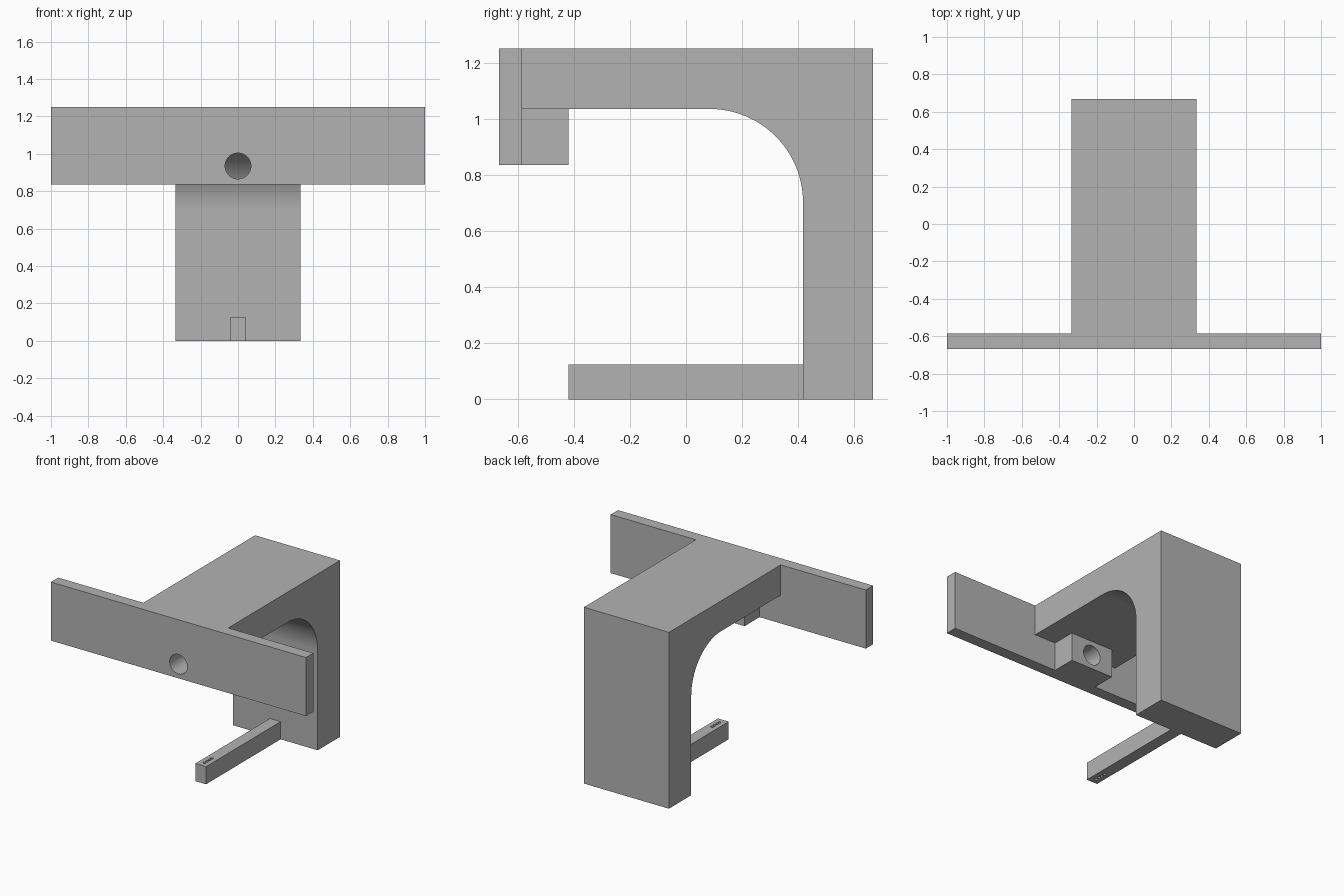
import bpy
import bmesh
import math

old = bpy.data.objects.get("Cube")
if old:
    bpy.data.objects.remove(old, do_unlink=True)

grey = bpy.data.materials.new("plain grey")
grey.use_nodes = True
colour = (0.45, 0.45, 0.45, 1)
grey.diffuse_color = colour
grey.node_tree.nodes["Principled BSDF"].inputs["Base Color"].default_value = colour


def finish(bm, name):
    bmesh.ops.recalc_face_normals(bm, faces=bm.faces)
    mesh = bpy.data.meshes.new(name)
    bm.to_mesh(mesh)
    bm.free()
    mesh.materials.append(grey)
    obj = bpy.data.objects.new(name, mesh)
    bpy.context.collection.objects.link(obj)
    return obj


def extrude_profile(name, profile, half_width):
    """Extrude a closed (y, z) outline symmetrically along x."""
    bm = bmesh.new()
    face = bm.faces.new([bm.verts.new((-half_width, y, z)) for y, z in profile])
    new = bmesh.ops.extrude_face_region(bm, geom=[face])["geom"]
    verts = [v for v in new if isinstance(v, bmesh.types.BMVert)]
    bmesh.ops.translate(bm, verts=verts, vec=(2 * half_width, 0, 0))
    return finish(bm, name)


def box(name, half_width, y0, y1, z0, z1):
    return extrude_profile(name, [(y0, z0), (y1, z0), (y1, z1), (y0, z1)], half_width)


def drill(obj, centre, radius, length, sides, tilt=0):
    """Cut a round through hole; tilt turns the drill from z towards y."""
    bm = bmesh.new()
    bmesh.ops.create_cone(bm, cap_ends=True, segments=sides,
                          radius1=radius, radius2=radius, depth=length)
    cutter = finish(bm, "hole_cutter")
    cutter.location = centre
    cutter.rotation_euler.x = tilt
    cutter.hide_render = True
    mod = obj.modifiers.new("hole", "BOOLEAN")
    mod.operation = "DIFFERENCE"
    mod.solver = "EXACT"
    mod.object = cutter
    select(obj)
    bpy.ops.object.modifier_apply(modifier=mod.name)
    bpy.data.objects.remove(cutter, do_unlink=True)


def select(obj):
    bpy.ops.object.select_all(action="DESELECT")
    obj.select_set(True)
    bpy.context.view_layer.objects.active = obj


PLATE_FRONT, PLATE_BACK, BACK = -0.667, -0.585, 0.667
TOP, ARM_Z, LOW_Z = 1.25, 1.035, 0.835
COLUMN_Y, FILLET, STEPS = 0.417, 0.333, 32

# Bent arm and column with a rounded inner corner
arc = []
for i in range(STEPS + 1):
    a = math.pi / 2 * i / STEPS
    arc.append((COLUMN_Y - FILLET + FILLET * math.cos(a),
                ARM_Z - FILLET + FILLET * math.sin(a)))
outline = [(COLUMN_Y, 0)] + arc + [(PLATE_BACK, ARM_Z), (PLATE_BACK, TOP), (BACK, TOP), (BACK, 0)]
bracket = extrude_profile("bent_bracket", outline, 0.333)

# Wide front plate and the lug behind it, sharing one bore
plate = box("front_plate", 1, PLATE_FRONT, PLATE_BACK, LOW_Z, TOP)
lug = box("bore_lug", 0.167, PLATE_BACK, -0.418, LOW_Z, ARM_Z)
for part in (plate, lug):
    drill(part, (0, -0.55, 0.935), 0.069, 1, 48, math.pi / 2)

# Slim lower bar with a row of small holes near its tip
bar = box("lower_bar", 0.042, -0.418, COLUMN_Y, 0, 0.125)
for i in range(4):
    drill(bar, (0, -0.375 + 0.027 * i, 0.06), 0.01, 0.5, 16)

for part in (bracket, plate, lug, bar):
    select(part)
    bpy.ops.object.shade_smooth_by_angle(angle=math.radians(30))
